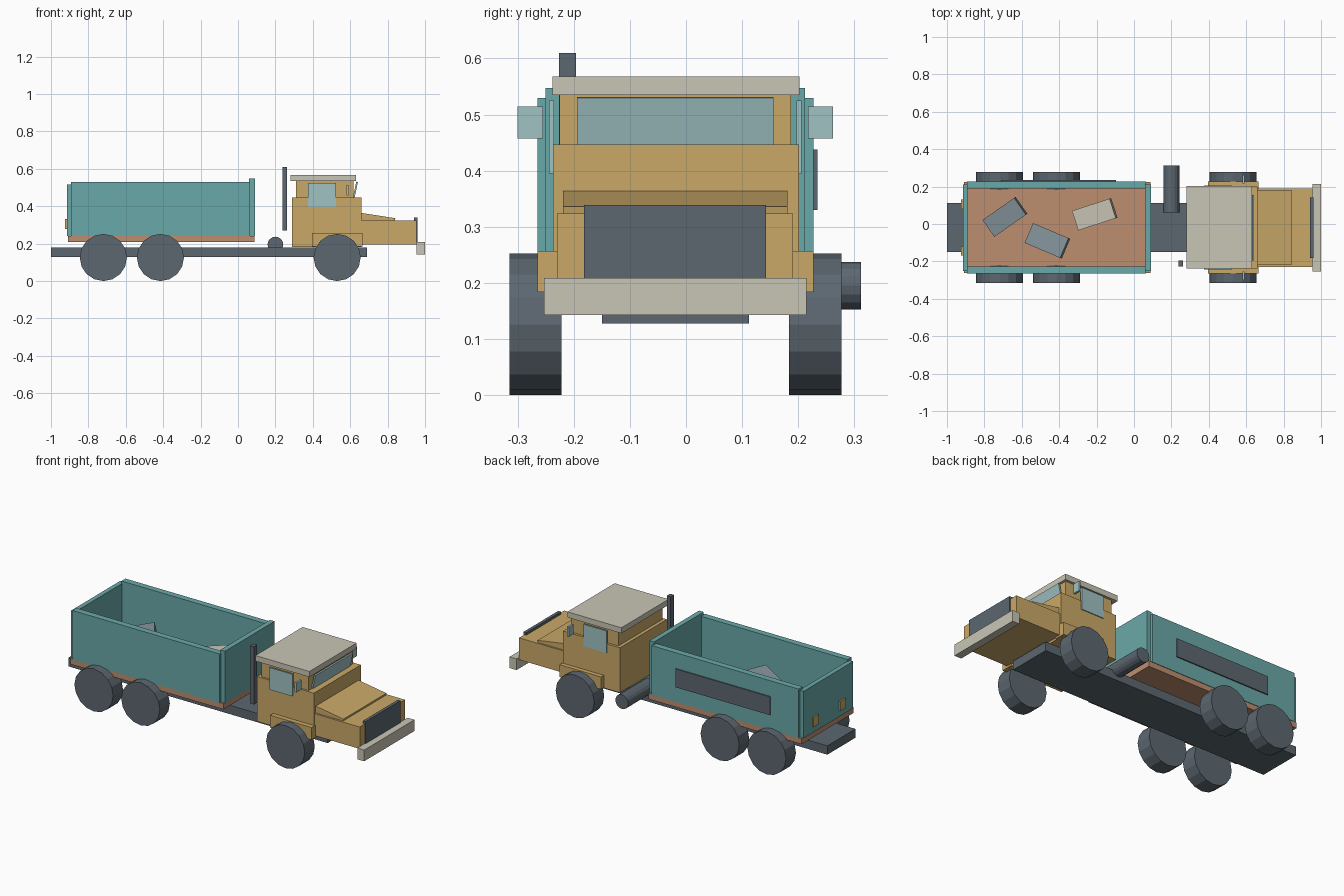
import bpy
import bmesh
from math import radians, pi

cube = bpy.data.objects.get("Cube")
if cube:
    bpy.data.objects.remove(cube, do_unlink=True)

MID = -0.019  # the truck's own centre line in y


def material(name, r, g, b):
    col = [((c / 255 + 0.055) / 1.055) ** 2.4 for c in (r, g, b)] + [1]
    m = bpy.data.materials.new(name)
    m.use_nodes = True
    m.diffuse_color = col
    m.node_tree.nodes["Principled BSDF"].inputs["Base Color"].default_value = col
    return m


teal = material("teal paint", 106, 169, 168)
yellow = material("ochre paint", 202, 169, 104)
cream = material("cream paint", 201, 197, 182)
dark = material("dark slate", 92, 103, 112)
rust = material("rusty floor", 189, 141, 112)
glass = material("pale glass", 160, 194, 196)
grey = material("grey stone", 130, 145, 152)


def finish(name, bm, mat):
    mesh = bpy.data.meshes.new(name)
    bmesh.ops.recalc_face_normals(bm, faces=bm.faces)
    bm.to_mesh(mesh)
    bm.free()
    mesh.materials.append(mat)
    ob = bpy.data.objects.new(name, mesh)
    bpy.context.collection.objects.link(ob)
    return ob


def block(name, mat, size, centre, rot=(0, 0, 0)):
    bm = bmesh.new()
    bmesh.ops.create_cube(bm, size=1)
    bmesh.ops.scale(bm, vec=size, verts=bm.verts)
    ob = finish(name, bm, mat)
    ob.location = centre
    ob.rotation_euler = rot
    return ob


def span(name, mat, x, y, z):
    """Box given by its limits on each axis."""
    return block(name, mat, [b - a for a, b in (x, y, z)],
                 [(a + b) / 2 for a, b in (x, y, z)])


def pair(name, mat, x, y, z):
    """Two boxes mirrored over the centre line; y is the distance from it."""
    span("left_" + name, mat, x, (MID + y[0], MID + y[1]), z)
    span("right_" + name, mat, x, (MID - y[1], MID - y[0]), z)


def cylinder_y(name, mat, radius, x, y, z, sides=16):
    bm = bmesh.new()
    bmesh.ops.create_cone(bm, cap_ends=True, segments=sides, radius1=radius,
                          radius2=radius, depth=y[1] - y[0])
    ob = finish(name, bm, mat)
    ob.location = (x, (y[0] + y[1]) / 2, z)
    ob.rotation_euler = (pi / 2, 0, 0)
    return ob


def prism(name, mat, profile, y):
    """Side profile in x and z, extruded across y."""
    bm = bmesh.new()
    face = bm.faces.new([bm.verts.new((px, y[0], pz)) for px, pz in profile])
    ext = bmesh.ops.extrude_face_region(bm, geom=[face])["geom"]
    bmesh.ops.translate(bm, vec=(0, y[1] - y[0], 0),
                        verts=[v for v in ext if isinstance(v, bmesh.types.BMVert)])
    return finish(name, bm, mat)


# Chassis and wheels
span("chassis", dark, (-1, 0.69), (-0.15, 0.112), (0.128, 0.18))
for axle, x in (("rear", -0.72), ("middle", -0.415), ("front", 0.53)):
    for side, s in (("left", 1), ("right", -1)):
        y = sorted((MID + s * 0.203, MID + s * 0.296))
        cylinder_y(f"{axle}_{side}_wheel", dark, 0.126, x, y, 0.126)

# Cargo bed
span("bed_floor", rust, (-0.91, 0.088), (-0.262, 0.224), (0.208, 0.242))
pair("bed_wall", teal, (-0.893, 0.065), (0.209, 0.246), (0.24, 0.53))
span("bed_front_panel", teal, (0.06, 0.09), (-0.25, 0.212), (0.24, 0.547))
span("bed_tailgate", teal, (-0.915, -0.888), (-0.25, 0.212), (0.24, 0.517))
pair("tail_light", yellow, (-0.924, -0.912), (0.1, 0.15), (0.278, 0.333))
span("left_side_plate", dark, (-0.71, -0.095), (0.225, 0.234), (0.33, 0.438))

# Loose slabs lying tilted in the bed
for name, mat, spot, size, turn in (
        ("rear_slab", grey, (-0.69, 0.038, 0.33), (0.21, 0.11, 0.05), 35),
        ("middle_slab", grey, (-0.463, -0.09, 0.34), (0.21, 0.115, 0.05), -23),
        ("front_slab", cream, (-0.21, 0.052, 0.335), (0.215, 0.11, 0.05), 18)):
    block(name, mat, size, spot, (0, radians(-11), radians(turn)))

# Cab
span("cab_body", yellow, (0.29, 0.66), (-0.237, 0.201), (0.182, 0.447))
span("cab_upper", yellow, (0.31, 0.618), (-0.225, 0.187), (0.44, 0.537))
span("cab_roof", cream, (0.28, 0.632), (-0.238, 0.202), (0.535, 0.568))
block("windshield", glass, (0.009, 0.35, 0.085), (0.628, MID, 0.489), (0, radians(12), 0))
pair("side_window", glass, (0.375, 0.525), (0.216, 0.225), (0.395, 0.525))
pair("mirror", glass, (0.58, 0.592), (0.236, 0.281), (0.457, 0.514))
pair("fender", yellow, (0.395, 0.665), (0.18, 0.246), (0.184, 0.257))

# Hood, grille and bumper
span("hood", yellow, (0.655, 0.955), (-0.23, 0.191), (0.195, 0.324))
prism("hood_bulge", yellow,
      [(0.655, 0.32), (0.838, 0.32), (0.841, 0.336), (0.655, 0.365)], (-0.219, 0.181))
span("grille", dark, (0.942, 0.96), (-0.182, 0.143), (0.205, 0.339))
span("front_bumper", cream, (0.955, 1), (-0.253, 0.215), (0.143, 0.209))

# Exhaust stack and fuel tank
span("exhaust_stack", dark, (0.237, 0.262), (-0.226, -0.196), (0.27, 0.61))
cylinder_y("fuel_tank", dark, 0.042, 0.2, (0.062, 0.312), 0.195)
